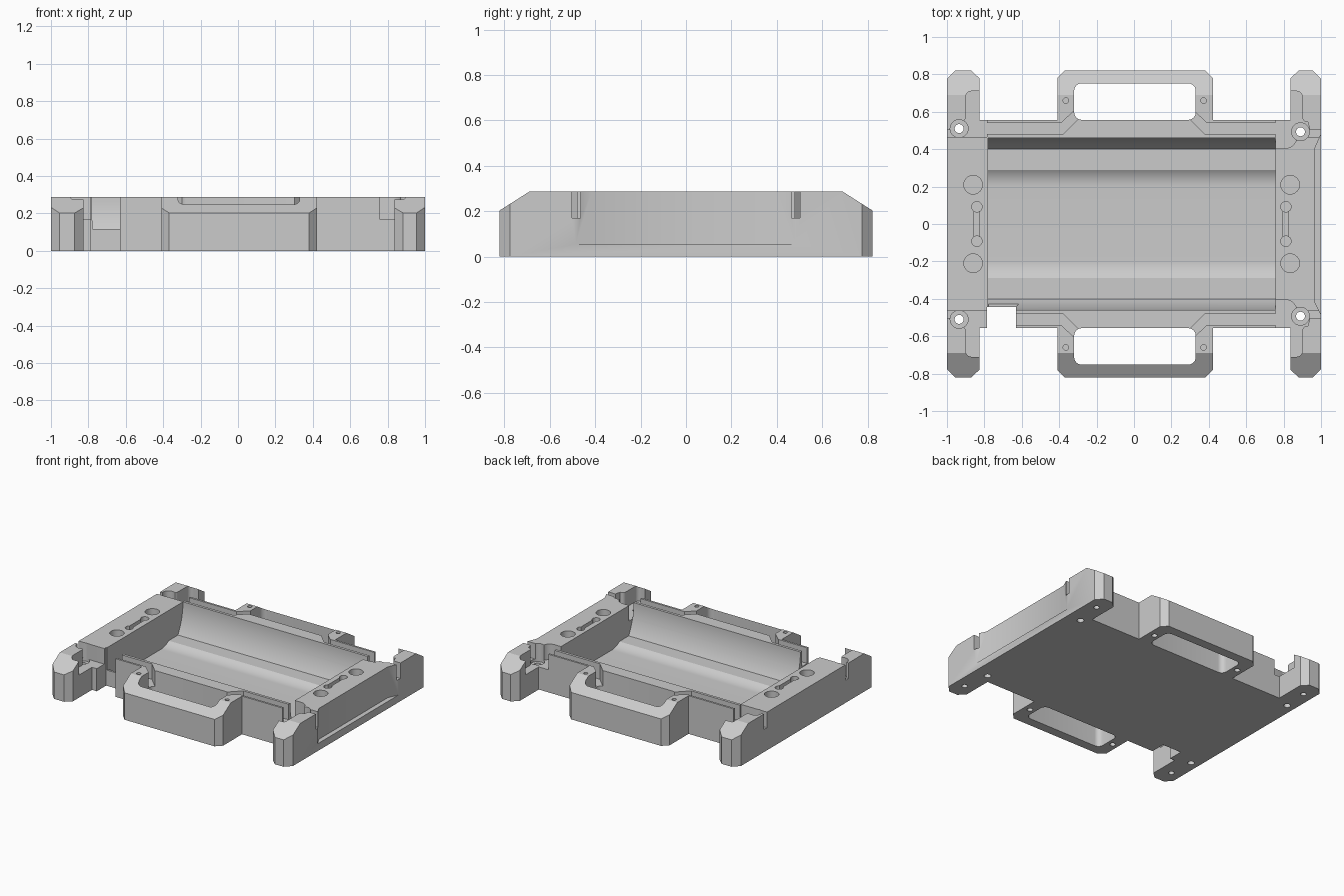
import bpy, bmesh
from math import sin, cos, pi, asin

if "Cube" in bpy.data.objects:
    bpy.data.objects.remove(bpy.data.objects["Cube"], do_unlink=True)

TOP, SHELF, END = 0.287, 0.17, 0.822
SIGNS = (1, -1)

metal = bpy.data.materials.new("machined grey")
metal.use_nodes = True
GREY = (0.6, 0.6, 0.6, 1)
metal.diffuse_color = GREY
metal.node_tree.nodes["Principled BSDF"].inputs["Base Color"].default_value = GREY


def prism(name, pts, lo, hi, axis="z"):
    """Extrude a closed outline along z (outline in x, y) or x (outline in y, z)."""
    place = (lambda p, t: (p[0], p[1], t)) if axis == "z" else (lambda p, t: (t, p[0], p[1]))
    bm = bmesh.new()
    rings = [[bm.verts.new(place(p, t)) for p in pts] for t in (lo, hi)]
    bm.faces.new(rings[0])
    bm.faces.new(rings[1])
    for i in range(len(pts)):
        j = (i + 1) % len(pts)
        bm.faces.new((rings[0][i], rings[0][j], rings[1][j], rings[1][i]))
    bmesh.ops.recalc_face_normals(bm, faces=bm.faces)
    mesh = bpy.data.meshes.new(name)
    bm.to_mesh(mesh)
    bm.free()
    obj = bpy.data.objects.new(name, mesh)
    bpy.context.collection.objects.link(obj)
    mesh.materials.append(metal)
    return obj


def arc(cx, cy, r, start, end, steps):
    return [(cx + r * cos(start + (end - start) * i / steps),
             cy + r * sin(start + (end - start) * i / steps)) for i in range(steps + 1)]


def circle(cx, cy, r):
    return arc(cx, cy, r, 0, 2 * pi, 24)[:-1]


def rounded_box(x0, x1, y0, y1, r):
    return (arc(x1 - r, y1 - r, r, 0, pi / 2, 6) + arc(x0 + r, y1 - r, r, pi / 2, pi, 6)
            + arc(x0 + r, y0 + r, r, pi, 1.5 * pi, 6) + arc(x1 - r, y0 + r, r, 1.5 * pi, 2 * pi, 6))


def flip(pts, sx, sy):
    return [(x * sx, y * sy) for x, y in pts]


def quarter(leg, handle):
    """Plan outline of one corner: leg inner edge and handle outer edge given."""
    return [(1, 0.775), (0.955, END), (leg + 0.046, END), (leg, 0.78), (leg, 0.555),
            (handle, 0.555), (handle, 0.78), (handle - 0.042, END)]


# Plate outline with corner legs and two handles
half = quarter(0.837, 0.422) + flip(quarter(0.827, 0.41)[::-1], -1, 1)
plate = prism("base_plate", half + flip(half[::-1], 1, -1), 0, TOP)


def cut(pts, lo, hi=0.5, axis="z"):
    tool = prism("cutter", pts, lo, hi, axis)
    tool.hide_render = True
    mod = plate.modifiers.new("cut", "BOOLEAN")
    mod.operation = "DIFFERENCE"
    mod.solver = "EXACT"
    mod.object = tool
    bpy.context.view_layer.objects.active = plate
    bpy.ops.object.modifier_apply(modifier=mod.name)
    bpy.data.objects.remove(tool, do_unlink=True)


# Trough: large cylindrical sides, flat ledges and a shallow central channel
R, FLOOR, r = 0.46, 0.06, 0.15
low = asin((TOP - FLOOR) / R)
side = arc(0, TOP, R, 0, -low, 12)
bend = asin(0.6)
channel = arc(0.2, FLOOR - 0.03 + r, r, -pi / 2 + bend, -pi / 2, 8)
right_half = [(R, 0.5)] + side + channel
cut(right_half + flip(right_half[::-1], -1, 1), -0.78, 0.757, "x")

# Sloped outer edges and hand openings
for s in SIGNS:
    cut(flip([(0.59, 0.35), (0.9, 0.153), (0.9, 0.5), (0.59, 0.5)], s, 1), -1.1, 1.1, "x")
    cut(flip(rounded_box(-0.32, 0.33, 0.557, 0.752, 0.04), 1, s), -0.1)

# Strap grooves that run along the body into the hand openings
groove = [(0.81, 0.48), (0.38, 0.48), (0.29, 0.57), (0.29, 0.62),
          (0.32, 0.605), (0.39, 0.54), (0.81, 0.54)]
# Corner shelves with side slots and rounded leg pockets
pocket = ([(1.02, 0.465), (1.02, 0.503), (0.94, 0.503), (0.93, 0.545)]
          + arc(0.925, 0.57, 0.025, 1.5 * pi, pi, 5) + arc(0.87, 0.68, 0.03, 0, pi / 2, 5)
          + [(0.8, 0.71), (0.8, 0.6)])
right_shelf = [(0.757, 0.6), (0.757, 0.405)] + arc(0.81, 0.465, 0.06, -pi / 2, 0, 6) + pocket
left_shelf = [(0.785, 0.6), (0.785, 0.465)] + pocket
for sy in SIGNS:
    cut(flip(right_shelf, 1, sy), SHELF)
    cut(flip(left_shelf, -1, sy), SHELF)
    for sx in SIGNS:
        cut(flip(groove, sx, sy), SHELF)

# Cable notch beside the front left corner, opening over a sill into the trough
cut([(-0.787, -0.6), (-0.63, -0.6), (-0.63, -0.443), (-0.787, -0.443)], -0.1)
cut([(-0.779, -0.5), (-0.631, -0.5), (-0.631, -0.443), (-0.615, -0.425), (-0.779, -0.425)], 0.118)

# Shallow relief on one end face
cut([(1.1, -0.5), (1, -0.485), (0.965, -0.415), (0.965, 0.4), (1, 0.48), (1.1, 0.5)], 0.055)

# Holes: corner bolts, end wells, tie slots, handle pins and underside bores
for sx, bolt_x, bolt_y, well_x, slot_x, pin_x in ((1, 0.89, 0.493, 0.835, 0.812, 0.372),
                                                  (-1, -0.935, 0.51, -0.86, -0.84, -0.364)):
    cut(rounded_box(slot_x - 0.015, slot_x + 0.015, -0.095, 0.095, 0.012), 0.24)
    for sy in SIGNS:
        cut(circle(bolt_x, sy * bolt_y, 0.048), SHELF - 0.02)
        cut(circle(bolt_x, sy * bolt_y, 0.024), -0.1)
        cut(circle(well_x, sy * 0.21, 0.05), 0.2)
        cut(circle(slot_x, sy * 0.092, 0.028), 0.18)
        cut(circle(pin_x, sy * 0.66, 0.015), 0.24)
        cut(circle(pin_x, sy * 0.66, 0.02), -0.1, 0.05)
        cut(circle(sx * 0.92, sy * 0.7, 0.02), -0.1, 0.05)

# Smooth the curved walls and keep machined edges sharp
bpy.ops.object.select_all(action="DESELECT")
plate.select_set(True)
bpy.context.view_layer.objects.active = plate
bpy.ops.object.shade_smooth_by_angle(angle=pi / 6)
